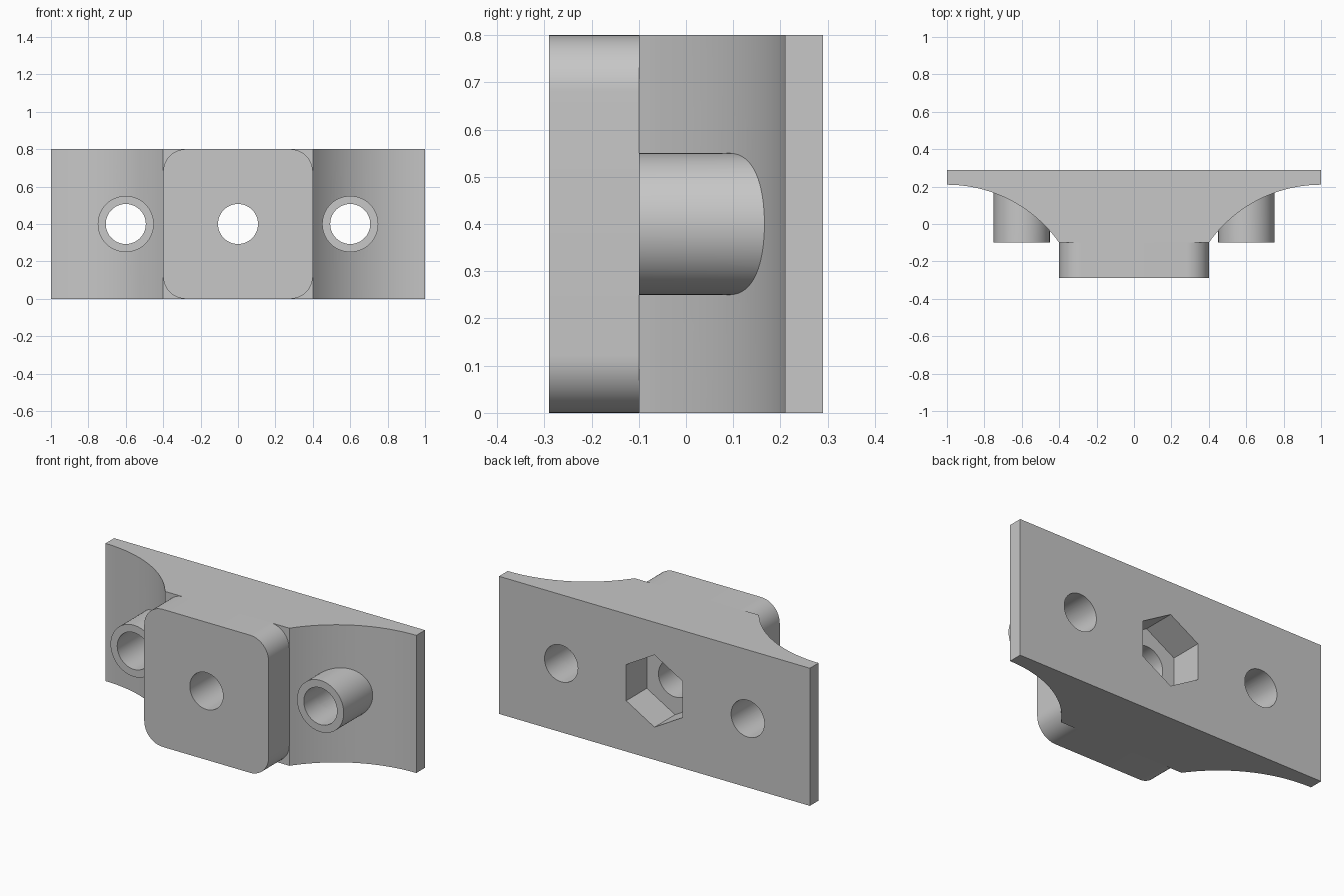
import bpy
import bmesh
from math import sin, cos, pi, sqrt, radians

cube = bpy.data.objects.get("Cube")
if cube:
    bpy.data.objects.remove(cube, do_unlink=True)

HEIGHT, MID = 0.8, 0.4
FRONT, STEP, LIP, BACK = -0.29, -0.1, 0.21, 0.29
BLOCK = 0.4
HOLE, BOSS, BOSS_X = 0.107, 0.15, 0.6
# Radius of the side sweep, level at the plate end and meeting the block corner
RUN, RISE = 1 - BLOCK, LIP - STEP
SWEEP = (RUN ** 2 + RISE ** 2) / (2 * RISE)

grey = bpy.data.materials.new("light grey")
grey.use_nodes = True
colour = (0.57, 0.57, 0.57, 1)
grey.diffuse_color = colour
grey.node_tree.nodes["Principled BSDF"].inputs["Base Color"].default_value = colour


def sweep_y(x):
    return LIP - SWEEP + sqrt(SWEEP ** 2 - (1 - abs(x)) ** 2)


def circle(x, z, r, n=64, start=0.0, arc=2 * pi):
    return [(x + r * cos(start + arc * i / n), z + r * sin(start + arc * i / n)) for i in range(n)]


def make_object(name, bm):
    bmesh.ops.recalc_face_normals(bm, faces=bm.faces)
    mesh = bpy.data.meshes.new(name)
    bm.to_mesh(mesh)
    bm.free()
    obj = bpy.data.objects.new(name, mesh)
    bpy.context.collection.objects.link(obj)
    mesh.materials.append(grey)
    return obj


def prism(name, points, low, high, axis="Y"):
    bm = bmesh.new()

    def ring(t):
        return [bm.verts.new((a, t, b) if axis == "Y" else (a, b, t)) for a, b in points]
    lo, hi = ring(low), ring(high)
    bm.faces.new(lo)
    bm.faces.new(hi)
    for i in range(len(points)):
        j = (i + 1) % len(points)
        bm.faces.new((lo[i], lo[j], hi[j], hi[i]))
    return make_object(name, bm)


def activate(obj):
    bpy.ops.object.select_all(action="DESELECT")
    obj.select_set(True)
    bpy.context.view_layer.objects.active = obj


def cut(obj, points, low, high):
    cutter = prism("cutter", points, low, high)
    cutter.hide_render = True
    mod = obj.modifiers.new("cut", "BOOLEAN")
    mod.operation, mod.solver, mod.object = "DIFFERENCE", "EXACT", cutter
    activate(obj)
    bpy.ops.object.modifier_apply(modifier=mod.name)
    bpy.data.objects.remove(cutter, do_unlink=True)


def smooth(obj):
    activate(obj)
    bpy.ops.object.shade_smooth_by_angle(angle=radians(30))


# Flared mounting plate with swept sides
steps = 32
right = [(BLOCK + RUN * i / steps, sweep_y(BLOCK + RUN * i / steps)) for i in range(steps + 1)]
left = [(-x, y) for x, y in reversed(right)]
plate = prism("flared_plate", right + [(1, BACK), (-1, BACK)] + left, 0, HEIGHT, "Z")
for x in (-BOSS_X, 0, BOSS_X):
    cut(plate, circle(x, MID, HOLE), -0.5, 0.5)
# Hexagonal nut pocket in the back
cut(plate, circle(0, MID, 0.21, 6, pi / 2), BACK - 0.19, 0.5)
smooth(plate)

# Rounded front block
corner = 0.12
inset = BLOCK - corner
outline = []
for k, (sx, sz) in enumerate([(1, 1), (-1, 1), (-1, -1), (1, -1)]):
    start = k * pi / 2
    outline += circle(sx * inset, MID + sz * inset, corner, 12, start, pi / 2)
    outline.append((sx * inset + corner * cos(start + pi / 2), MID + sz * inset + corner * sin(start + pi / 2)))
block = prism("front_block", outline, FRONT, STEP)
cut(block, circle(0, MID, HOLE), -0.5, 0.5)
smooth(block)

# Tubular bosses whose back ends follow the sweep
for side, x in (("right", -BOSS_X), ("left", BOSS_X)):
    bm = bmesh.new()
    rings = []
    for r, back in ((BOSS, False), (BOSS, True), (HOLE, True), (HOLE, False)):
        rings.append([bm.verts.new((a, sweep_y(a) + 0.005 if back else STEP, b))
                      for a, b in circle(x, MID, r)])
    for k in range(4):
        p, q = rings[k], rings[(k + 1) % 4]
        for i in range(len(p)):
            j = (i + 1) % len(p)
            bm.faces.new((p[i], p[j], q[j], q[i]))
    smooth(make_object(side + "_boss", bm))
